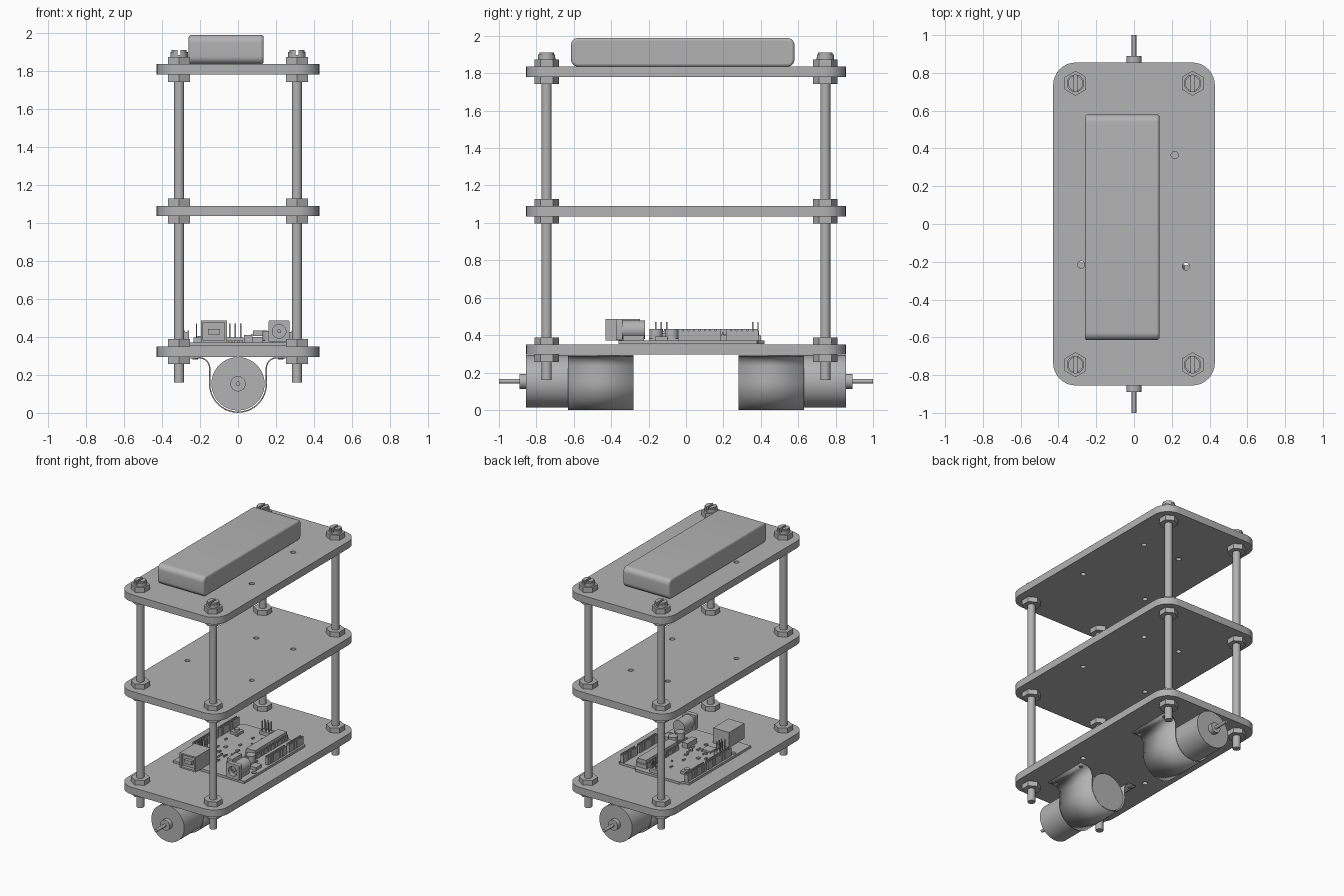
import bpy, bmesh, math, random
from mathutils import Vector, Matrix

if "Cube" in bpy.data.objects:
    bpy.data.objects.remove(bpy.data.objects["Cube"])

grey = bpy.data.materials.new("plain_grey")
grey.use_nodes = True
grey.diffuse_color = (0.45, 0.45, 0.45, 1)
grey.node_tree.nodes["Principled BSDF"].inputs["Base Color"].default_value = (0.45, 0.45, 0.45, 1)


def finish(bm, name, smooth=True):
    bmesh.ops.recalc_face_normals(bm, faces=bm.faces)
    mesh = bpy.data.meshes.new(name)
    bm.to_mesh(mesh)
    bm.free()
    mesh.materials.append(grey)
    obj = bpy.data.objects.new(name, mesh)
    bpy.context.collection.objects.link(obj)
    if smooth:
        bpy.ops.object.select_all(action='DESELECT')
        obj.select_set(True)
        bpy.context.view_layer.objects.active = obj
        bpy.ops.object.shade_smooth_by_angle(angle=math.radians(35))
    return obj


def copy(obj, x, y, z):
    dup = obj.copy()
    dup.location = (x, y, z)
    bpy.context.collection.objects.link(dup)


def add_box(bm, lo, hi):
    lo, hi = Vector(lo), Vector(hi)
    m = Matrix.Translation((lo + hi) / 2) @ Matrix.Diagonal((*(hi - lo), 1))
    return bmesh.ops.create_cube(bm, size=1, matrix=m)["verts"]


def add_cyl(bm, centre, r, length, axis='z', n=32):
    m = Matrix.Translation(centre)
    if axis == 'y':
        m = m @ Matrix.Rotation(math.pi / 2, 4, 'X')
    bmesh.ops.create_cone(bm, cap_ends=True, segments=n, radius1=r, radius2=r, depth=length, matrix=m)


def arc(cx, cy, r, a0, a1, n):
    return [(cx + r * math.cos(math.radians(a0 + (a1 - a0) * i / n)),
             cy + r * math.sin(math.radians(a0 + (a1 - a0) * i / n))) for i in range(n + 1)]


def rounded_rect(w, h, r, n=8):
    pts = []
    for k, (sx, sy) in enumerate([(1, 1), (-1, 1), (-1, -1), (1, -1)]):
        pts += arc(sx * (w - r), sy * (h - r), r, 90 * k, 90 * k + 90, n)
    return pts


def prism(bm, loops, z0, z1):
    """Fill the first loop minus the other loops, and extrude it upward."""
    edges = []
    for pts in loops:
        vs = [bm.verts.new((x, y, z0)) for x, y in pts]
        edges += [bm.edges.new((vs[i - 1], vs[i])) for i in range(len(vs))]
    if len(loops) == 1:
        faces = [bm.faces.new(vs)]
    else:
        fill = bmesh.ops.triangle_fill(bm, use_beauty=True, edges=edges)
        faces = [f for f in fill["geom"] if isinstance(f, bmesh.types.BMFace)]
    top = bmesh.ops.extrude_face_region(bm, geom=faces, use_keep_orig=True)
    for v in [g for g in top["geom"] if isinstance(g, bmesh.types.BMVert)]:
        v.co.z = z1


RODS = [(sx * 0.31, sy * 0.745) for sx in (-1, 1) for sy in (-1, 1)]
HOLES = [(0.275, -0.225), (-0.28, -0.215), (0.215, 0.365), (-0.1, 0.365)]
PLATES = {"bottom_plate": 0.295, "middle_plate": 1.035, "top_plate": 1.78}

# Three deck plates with mounting holes
for name, z in PLATES.items():
    bm = bmesh.new()
    holes = [arc(x, y, 0.019, 0, 345, 23) for x, y in HOLES]
    prism(bm, [rounded_rect(0.428, 0.855, 0.12)] + holes, z, z + 0.055)
    finish(bm, name)

# Hex nuts above and below every plate
bm = bmesh.new()
add_cyl(bm, (0, 0, 0), 0.066, 0.038, n=6)
nut = finish(bm, "hex_nut", smooth=False)
spots = [(x, y, z + dz) for x, y in RODS for z in PLATES.values() for dz in (-0.019, 0.074)]
nut.location = spots[0]
for spot in spots[1:]:
    copy(nut, *spot)

# Long bolts with slotted heads
bm = bmesh.new()
add_cyl(bm, (0, 0, 1.02), 0.027, 1.72, n=24)
add_cyl(bm, (0, 0, 1.878), 0.046, 0.012, n=32)
for turn in (0, 180):
    prism(bm, [arc(0, 0, 0.046, turn - 80, turn + 80, 16)], 1.884, 1.9)
    prism(bm, [arc(0, 0, 0.04, turn - 78, turn + 78, 16)], 1.9, 1.91)
bolt = finish(bm, "long_bolt")
bolt.location = (*RODS[0], 0)
for x, y in RODS[1:]:
    copy(bolt, x, y, 0)

# Battery pack: rounded side profile, pushed across x
bm = bmesh.new()
prism(bm, [rounded_rect(0.5975, 0.077, 0.04)], -0.1975, 0.1975)
bm.transform(Matrix.Translation((-0.0625, -0.0175, 1.912)) @ Matrix(((0, 0, 1, 0), (1, 0, 0, 0), (0, 1, 0, 0), (0, 0, 0, 1))))
battery = finish(bm, "battery_pack")
bevel = battery.modifiers.new("edge_rounding", 'BEVEL')
bevel.width, bevel.segments, bevel.angle_limit = 0.014, 3, math.radians(50)

# Motors with output shafts, held by strap clamps
MZ = 0.153
strap = [(-0.25, 0.29)] + arc(-0.204, 0.235, 0.055, 90, 0, 8)
strap += arc(0, MZ, 0.149, 180, 360, 40) + arc(0.204, 0.235, 0.055, 180, 90, 8) + [(0.25, 0.29)]
for side, end in (("front", -1), ("back", 1)):
    bm = bmesh.new()
    add_cyl(bm, (0, end * 0.57, MZ), 0.14, 0.57, 'y', 64)
    add_cyl(bm, (0, end * 0.87, MZ), 0.04, 0.04, 'y')
    add_cyl(bm, (0, end * 0.92, MZ), 0.012, 0.16, 'y', 16)
    finish(bm, side + "_motor")

    bm = bmesh.new()
    rows = [[bm.verts.new((x, end * y, z)) for x, z in strap] for y in (0.28, 0.63)]
    for i in range(len(strap) - 1):
        bm.faces.new((rows[0][i], rows[0][i + 1], rows[1][i + 1], rows[1][i]))
    clamp = finish(bm, side + "_motor_clamp")
    solid = clamp.modifiers.new("thickness", 'SOLIDIFY')
    solid.thickness, solid.offset = 0.007, 0

    bm = bmesh.new()
    for x in (-0.225, 0.225):
        for y in (0.31, 0.6):
            add_cyl(bm, (x, end * y, 0.285), 0.014, 0.006, n=16)
    finish(bm, side + "_clamp_screws")

# Controller board, laid out in millimetres: u runs to the back, v runs to -x
S, X0, Y0, BZ = 0.01137, 0.305, -0.36, 0.37


def part(bm, u0, u1, v0, v1, h, base=0.0):
    add_box(bm, (X0 - v1 * S, Y0 + u0 * S, BZ + base * S), (X0 - v0 * S, Y0 + u1 * S, BZ + h * S))


def can(bm, u, v, r, h):
    add_cyl(bm, (X0 - v * S, Y0 + u * S, BZ + h * S / 2), r * S, h * S, n=24)


bm = bmesh.new()
outline = [(0, 0), (65, 0), (66, 1.3), (66, 12.5), (68.6, 15), (68.6, 47.5), (66, 50), (66, 53.3), (0, 53.3)]
drill = [arc(X0 - v * S, Y0 + u * S, 1.6 * S, 0, 337.5, 15) for u, v in ((14, 2.5), (15.2, 50.7), (66, 35.5))]
drill = drill[:2]
prism(bm, [[(X0 - v * S, Y0 + u * S) for u, v in outline]] + drill, 0.352, BZ)
finish(bm, "circuit_board")

# Square data socket with an open front
bm = bmesh.new()
part(bm, -4, 10, 32, 44, 10.2)
for lo, hi in ((32, 33), (43, 44)):
    part(bm, -6.3, -4, lo, hi, 10.2)
for lo, hi in ((0, 1), (9.2, 10.2)):
    part(bm, -6.3, -4, 32, 44, hi, lo)
part(bm, -6, -4, 35.2, 40.8, 6.2, 3.8)
finish(bm, "data_socket", smooth=False)

# Power jack: square collar ring and a round barrel on a base
bm = bmesh.new()
jx, jz = X0 - 7.8 * S, BZ + 5.2 * S
collar = [(x, y) for x, y in rounded_rect(0.055, 0.057, 0.006, 3)]
prism(bm, [collar, arc(0, 0, 0.036, 0, 345, 23)], 0, 0.035)
bm.transform(Matrix.Translation((jx, -0.34, jz)) @ Matrix.Rotation(math.pi / 2, 4, 'X'))
add_cyl(bm, (jx, -0.28, jz), 0.05, 0.12, 'y')
add_cyl(bm, (jx, -0.35, jz), 0.01, 0.04, 'y', 12)
part(bm, 2, 12, 4.4, 11.2, 4)
finish(bm, "power_jack")

# Pin sockets along both board edges
for name, u, pins, v in (("digital_socket_a", 18.6, 10, 49.5), ("digital_socket_b", 45.6, 8, 49.5),
                         ("power_socket", 27.8, 8, 1.3), ("analog_socket", 50.4, 6, 1.3)):
    bm = bmesh.new()
    part(bm, u, u + pins * 2.54, v + 0.2, v + 2.3, 4.6)
    for i in range(pins):
        a = u + i * 2.54
        part(bm, a + 0.2, a + 2.34, v, v + 2.5, 4.8)
        for b in (v, v + 1.8):
            part(bm, a + 0.2, a + 2.34, b, b + 0.7, 5.5, 4.8)
    finish(bm, name, smooth=False)

# Upright programming pins
bm = bmesh.new()
for u, v, nu, nv in ((17.5, 43.5, 3, 2), (63, 25.5, 2, 3)):
    part(bm, u - 1.2, u + nu * 2.54 - 1.2, v - 1.2, v + nv * 2.54 - 1.2, 2.4)
    for i in range(nu):
        for j in range(nv):
            a, b = u + i * 2.54, v + j * 2.54
            part(bm, a - 0.3, a + 0.3, b - 0.3, b + 0.3, 8.8)
finish(bm, "programming_pins", smooth=False)

# Long processor chip on its socket, with legs
bm = bmesh.new()
part(bm, 30, 65, 12.5, 20.5, 2.6)
part(bm, 30.5, 64.5, 13.2, 19.8, 5.6, 3)
for i in range(14):
    for v in (12.2, 20.1):
        part(bm, 31 + i * 2.5, 31.9 + i * 2.5, v, v + 0.7, 4)
finish(bm, "processor_chip", smooth=False)

# Capacitors, crystal, regulator, button and small chips
bm = bmesh.new()
for u in (17.5, 25):
    part(bm, u - 3.2, u + 3.2, 9.3, 15.7, 1)
    can(bm, u, 12.5, 3, 5.4)
part(bm, 17, 23, 3, 8, 2)
part(bm, 16, 26, 20, 24, 3.4)
part(bm, 17, 23.5, 33, 39.5, 1.2)
part(bm, 52, 58, 41, 47, 1.8)
can(bm, 55, 44, 1.6, 3)
random.seed(4)
for k in range(26):
    u, v = random.uniform(14, 60), random.uniform(23, 46)
    part(bm, u, u + random.choice((1, 2)), v, v + random.choice((1, 1.8)), 0.9)
finish(bm, "small_components")
